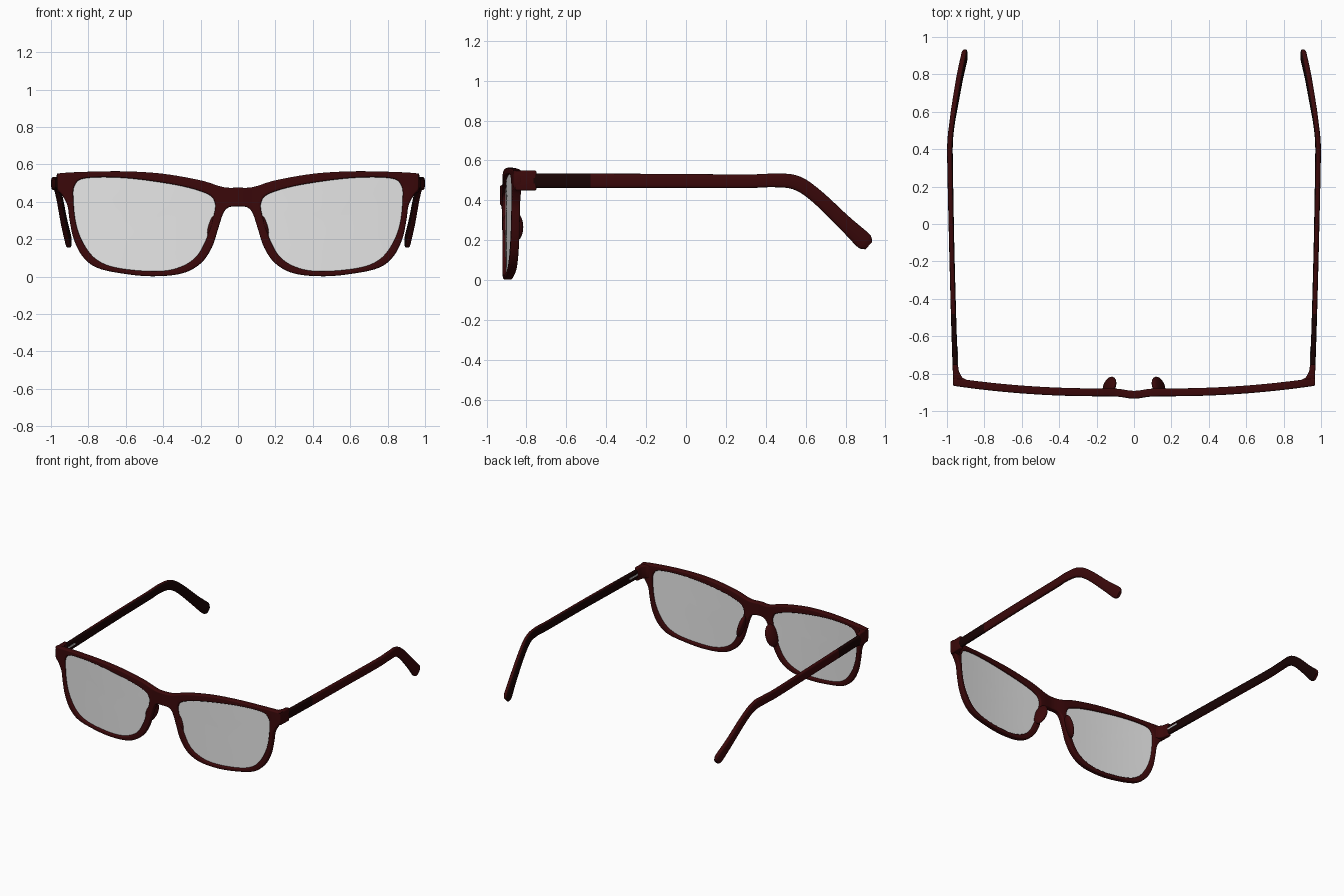
import bpy, bmesh, math
from mathutils import Vector

if "Cube" in bpy.data.objects:
    bpy.data.objects.remove(bpy.data.objects["Cube"])

def material(name, c):
    m = bpy.data.materials.new(name)
    m.diffuse_color = c
    m.use_nodes = True
    m.node_tree.nodes["Principled BSDF"].inputs["Base Color"].default_value = m.diffuse_color
    return m

RED = material("dark red", (0.043, 0.0025, 0.003, 1))
DARK = material("near black red", (0.009, 0.001, 0.001, 1))
GREY = material("lens grey", (0.85, 0.85, 0.85, 0.65))
SILVER = material("hinge silver", (0.6, 0.6, 0.6, 1))

def spline(pts, n, closed):
    """Catmull-Rom resampling of tuples of any length."""
    k, out = len(pts), []
    for i in range(k if closed else k - 1):
        if closed:
            q = [pts[(i + j) % k] for j in (-1, 0, 1, 2)]
        else:
            q = [pts[min(max(i + j, 0), k - 1)] for j in (-1, 0, 1, 2)]
        for s in range(n):
            t = s / n
            out.append(tuple(0.5 * (2 * b + (c - a) * t + (2 * a - 5 * b + 4 * c - d) * t * t
                             + (3 * b - a - 3 * c + d) * t ** 3) for a, b, c, d in zip(*q)))
    if not closed:
        out.append(tuple(pts[-1]))
    return out

def bend(x):
    """Depth of the gently wrapped front at a given x, with a bulged bridge."""
    a = max(abs(x) - 0.2, 0) / 0.76
    return -0.9 + 0.055 * a * a - 0.013 * math.exp(-(x / 0.065) ** 2)

def finish(name, bm, mats, angle=40):
    bmesh.ops.recalc_face_normals(bm, faces=bm.faces)
    me = bpy.data.meshes.new(name)
    bm.to_mesh(me)
    bm.free()
    ob = bpy.data.objects.new(name, me)
    bpy.context.collection.objects.link(ob)
    for m in mats:
        me.materials.append(m)
    bpy.ops.object.select_all(action='DESELECT')
    ob.select_set(True)
    bpy.context.view_layer.objects.active = ob
    bpy.ops.object.shade_smooth_by_angle(angle=math.radians(angle))
    return ob

# outlines in x, z
half = [(0, .476), (.08, .479), (.2, .515), (.4, .55), (.6, .563), (.8, .561), (.95, .553),
        (.966, .54), (.966, .47), (.94, .435), (.912, .38), (.9, .3), (.878, .2), (.83, .107),
        (.75, .046), (.6, .014), (.45, .002), (.3, .017), (.2, .07), (.14, .155),
        (.108, .25), (.08, .335), (.05, .37), (0, .376)]
outer = spline(half + [(-x, z) for x, z in reversed(half[1:-1])], 6, True)
lens = spline([(.125, .4), (.17, .445), (.33, .49), (.6, .527), (.81, .527), (.872, .49),
               (.88, .41), (.865, .28), (.825, .175), (.757, .092), (.65, .048), (.46, .029),
               (.33, .044), (.23, .1), (.17, .2), (.128, .335)], 6, True)
mirrored = [(-x, z) for x, z in lens]

# front frame: filled outline with two lens openings, rounded edges, then bent
cu = bpy.data.curves.new("frame_outline", 'CURVE')
cu.dimensions = '2D'
cu.fill_mode = 'BOTH'
cu.extrude, cu.bevel_depth, cu.offset, cu.bevel_resolution = 0.012, 0.009, -0.009, 3
for loop in (outer, lens, mirrored):
    sp = cu.splines.new('POLY')
    sp.points.add(len(loop) - 1)
    for p, (x, z) in zip(sp.points, loop):
        p.co = (x, z, 0, 1)
    sp.use_cyclic_u = True
tmp = bpy.data.objects.new("frame_outline", cu)
bpy.context.collection.objects.link(tmp)
dg = bpy.context.evaluated_depsgraph_get()
me = bpy.data.meshes.new_from_object(tmp.evaluated_get(dg))
bm = bmesh.new()
bm.from_mesh(me)
bpy.data.objects.remove(tmp)
bpy.data.meshes.remove(me)
bmesh.ops.remove_doubles(bm, verts=bm.verts, dist=0.0002)
# slice into strips so the bend stays smooth
cuts = [i * .02 for i in range(-7, 8)] + [s * (.2 + i * .08) for s in (1, -1) for i in range(10)]
for c in cuts:
    bmesh.ops.bisect_plane(bm, geom=bm.verts[:] + bm.edges[:] + bm.faces[:], dist=1e-5,
                           plane_co=(c, 0, 0), plane_no=(1, 0, 0))
for v in bm.verts:
    x, z, d = v.co
    v.co = (x, bend(x) + d, z)
for f in bm.faces:
    f.material_index = 0
finish("front_frame", bm, [RED])

def make_lens(name, s):
    bm = bmesh.new()
    cx, cz = 0.5, 0.29
    rings = []
    for k in (1.008, .75, .5, .25):
        rings.append([bm.verts.new((s * (cx + (x - cx) * k), bend(cx + (x - cx) * k), cz + (z - cz) * k))
                      for x, z in lens])
    mid = bm.verts.new((s * cx, bend(cx), cz))
    n = len(lens)
    for i in range(n):
        j = (i + 1) % n
        for a, b in zip(rings, rings[1:]):
            bm.faces.new((a[i], a[j], b[j], b[i]))
        bm.faces.new((rings[-1][i], rings[-1][j], mid))
    ob = finish(name, bm, [GREY])
    mod = ob.modifiers.new("thickness", 'SOLIDIFY')
    mod.thickness, mod.offset, mod.use_rim = 0.008, 0, False

def make_end_piece(name, s):
    bm = bmesh.new()
    prof = [(.967, -.858), (.97, -.75), (.942, -.75), (.936, -.79), (.918, -.822), (.897, -.832), (.897, -.858)]
    lo = [bm.verts.new((s * x, y, .45)) for x, y in prof]
    hi = [bm.verts.new((s * x, y, .55)) for x, y in prof]
    bm.faces.new(lo)
    bm.faces.new(hi)
    for i in range(len(prof)):
        j = (i + 1) % len(prof)
        bm.faces.new((lo[i], lo[j], hi[j], hi[i]))
    bmesh.ops.recalc_face_normals(bm, faces=bm.faces)
    bmesh.ops.bevel(bm, geom=bm.edges[:], offset=0.008, segments=3, affect='EDGES', profile=0.5)
    finish(name, bm, [RED], 50)

def make_temple(name, s):
    # path stations: x, y, z, height, thickness
    path = spline([(.956, -.765, .498, .072, .028), (.965, -.48, .498, .072, .028),
                   (.975, -.1, .498, .07, .028), (.983, .3, .496, .068, .03),
                   (.983, .44, .5, .068, .03), (.971, .55, .489, .072, .03),
                   (.955, .65, .425, .07, .032), (.93, .79, .293, .075, .034),
                   (.91, .88, .208, .088, .034), (.906, .902, .187, .08, .032),
                   (.903, .917, .173, .05, .022)], 6, False)
    bm = bmesh.new()
    rings, n = [], 16
    for i, (x, y, z, h, t) in enumerate(path):
        a, b = path[max(i - 1, 0)], path[min(i + 1, len(path) - 1)]
        d = Vector((0, b[1] - a[1], b[2] - a[2])).normalized()
        up = Vector((0, -d.z, d.y))
        ring = []
        for k in range(n):
            c, q = math.cos(2 * math.pi * k / n), math.sin(2 * math.pi * k / n)
            u = math.copysign(abs(c) ** 0.6, c) * t / 2
            w = math.copysign(abs(q) ** 0.6, q) * h / 2
            ring.append(bm.verts.new(Vector((s * (x + u), y, z)) + up * w))
        rings.append(ring)
    for a, b in zip(rings, rings[1:]):
        for k in range(n):
            bm.faces.new((a[k], a[(k + 1) % n], b[(k + 1) % n], b[k]))
    bm.faces.new(rings[0])
    bm.faces.new(rings[-1])
    bmesh.ops.recalc_face_normals(bm, faces=bm.faces)
    # dark inner side and dark front section
    for f in bm.faces:
        inner = f.normal.x * s < -0.5
        f.material_index = int(inner or f.calc_center_median().y < -0.48)
    finish(name, bm, [RED, DARK], 50)

def make_nose_pad(name, s):
    bm = bmesh.new()
    bmesh.ops.create_uvsphere(bm, u_segments=20, v_segments=12, radius=1)
    a = -0.3
    for v in bm.verts:
        x, y, z = v.co.x * .025, v.co.y * .052, v.co.z * .085
        x -= y * .25  # lean towards the nose
        v.co = (s * (.131 + x * math.cos(a) + z * math.sin(a)), -.868 + y,
                .27 - x * math.sin(a) + z * math.cos(a))
    finish(name, bm, [RED], 60)

def make_hinge(name, s):
    bm = bmesh.new()
    bmesh.ops.create_cube(bm, size=1)
    for v in bm.verts:
        v.co = (s * (.9435 + v.co.x * .005), -.705 + v.co.y * .1, .5 + v.co.z * .012)
    finish(name, bm, [SILVER])

# paired parts
for side, s in (("right", 1), ("left", -1)):
    make_lens(side + "_lens", s)
    make_end_piece(side + "_end_piece", s)
    make_temple(side + "_temple", s)
    make_nose_pad(side + "_nose_pad", s)
    make_hinge(side + "_hinge_bar", s)
